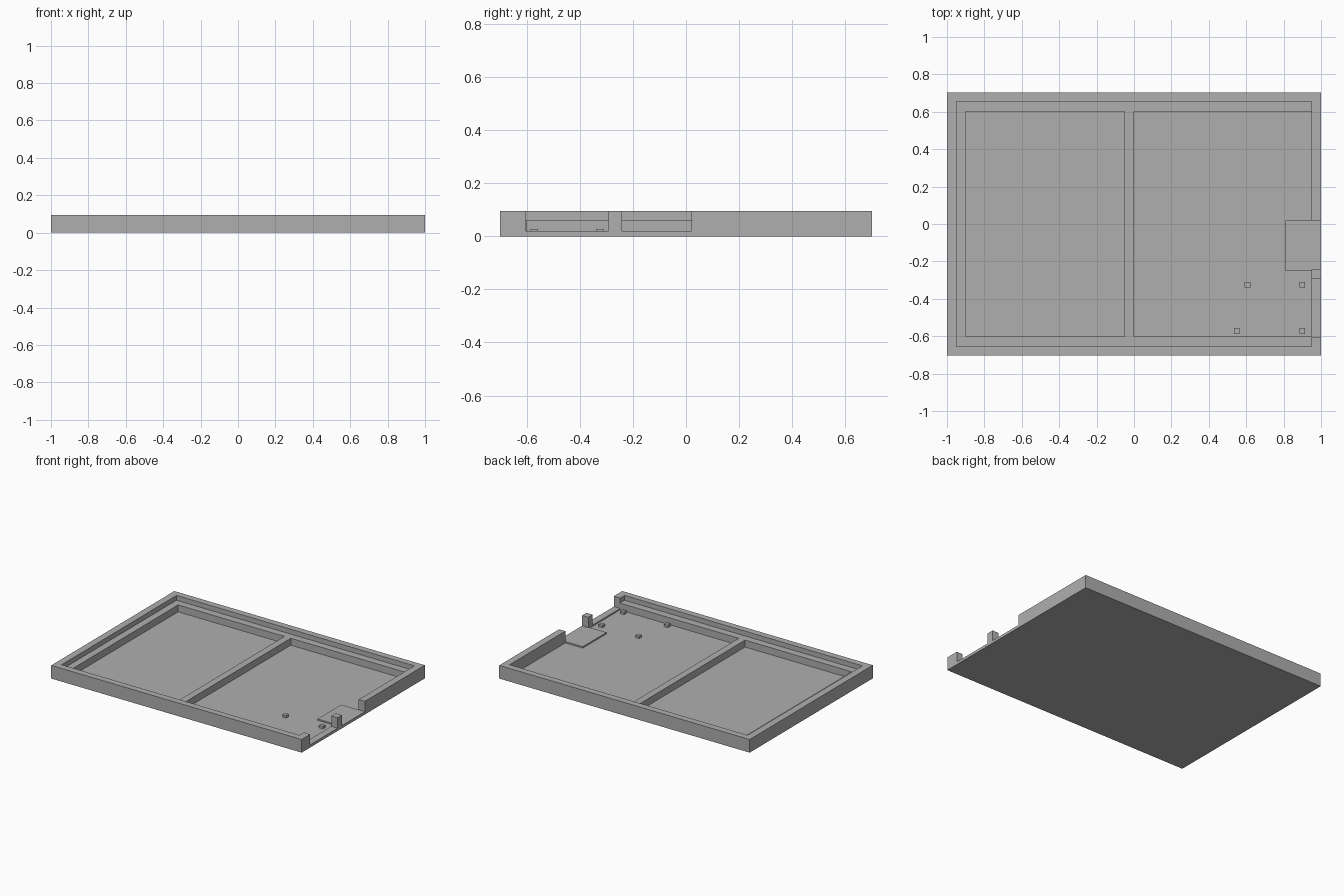
import bpy
import bmesh

cube = bpy.data.objects.get("Cube")
if cube:
    bpy.data.objects.remove(cube, do_unlink=True)

grey = bpy.data.materials.new("plain grey")
grey.use_nodes = True
colour = (0.43, 0.43, 0.43, 1)
grey.diffuse_color = colour
grey.node_tree.nodes["Principled BSDF"].inputs["Base Color"].default_value = colour


def prism(name, outline, z0, z1):
    """Extrude a flat outline, given counter-clockwise, from z0 up to z1."""
    bm = bmesh.new()
    face = bm.faces.new([bm.verts.new((x, y, z0)) for x, y in outline])
    ext = bmesh.ops.extrude_face_region(bm, geom=[face], use_keep_orig=True)
    top = [v for v in ext["geom"] if isinstance(v, bmesh.types.BMVert)]
    bmesh.ops.translate(bm, verts=top, vec=(0, 0, z1 - z0))
    bmesh.ops.recalc_face_normals(bm, faces=bm.faces)
    mesh = bpy.data.meshes.new(name)
    bm.to_mesh(mesh)
    bm.free()
    mesh.materials.append(grey)
    obj = bpy.data.objects.new(name, mesh)
    bpy.context.collection.objects.link(obj)
    return obj


def block(name, x0, x1, y0, y1, z0, z1):
    return prism(name, [(x0, y0), (x1, y0), (x1, y1), (x0, y1)], z0, z1)


# Shared dimensions
X, Y = 1.0, 0.702            # outer half sizes
XI, YI = 0.95, 0.655         # inside of the rim
XL, YL = 0.90, 0.602         # inside of the ledge
FLOOR, SILL, LEDGE, TOP = 0.01, 0.02, 0.06, 0.095
GAP_FRONT, GAP_BACK = -0.605, 0.02

# Floor slab
block("floor", -X, X, -Y, Y, 0, FLOOR)

# Outer rim, open along part of the +x side
prism("rim_wall", [
    (X, GAP_BACK), (X, Y), (-X, Y), (-X, -Y), (X, -Y), (X, GAP_FRONT),
    (XI, GAP_FRONT), (XI, -YI), (-XI, -YI), (-XI, YI), (XI, YI), (XI, GAP_BACK),
], FLOOR, TOP)

# Lower ledge inside the rim, joined with the divider between the two bays
prism("ledge_and_divider", [
    (XI, YL), (XI, YI), (-XI, YI), (-XI, -YI), (XI, -YI), (XI, -YL),
    (0, -YL), (0, YL),
], FLOOR, LEDGE)
ledge = bpy.data.objects["ledge_and_divider"]
cutter = block("bay_cutter", -XL, -0.05, -YL, YL, FLOOR - 0.1, TOP)
cutter.hide_render = True
cutter.hide_set(True)
cut = ledge.modifiers.new("bay", "BOOLEAN")
cut.operation = "DIFFERENCE"
cut.object = cutter
cut.solver = "EXACT"
# Apply the cut and drop the helper
depsgraph = bpy.context.evaluated_depsgraph_get()
cut_mesh = bpy.data.meshes.new_from_object(ledge.evaluated_get(depsgraph))
ledge.modifiers.clear()
ledge.data = cut_mesh
bpy.data.objects.remove(cutter, do_unlink=True)

# Sill, raised pad and post in the side opening
block("side_sill", XI, X, GAP_FRONT, -0.25, FLOOR, SILL)
block("raised_pad", 0.81, X, -0.25, GAP_BACK, FLOOR, SILL)
block("side_post", XI, X, -0.292, -0.242, SILL, TOP)

# Small locating pegs
for i, (x, y) in enumerate([(0.607, -0.325), (0.9, -0.325), (0.55, -0.572), (0.9, -0.572)]):
    block(f"peg_{i + 1}", x - 0.015, x + 0.015, y - 0.015, y + 0.015, FLOOR, 0.028)
